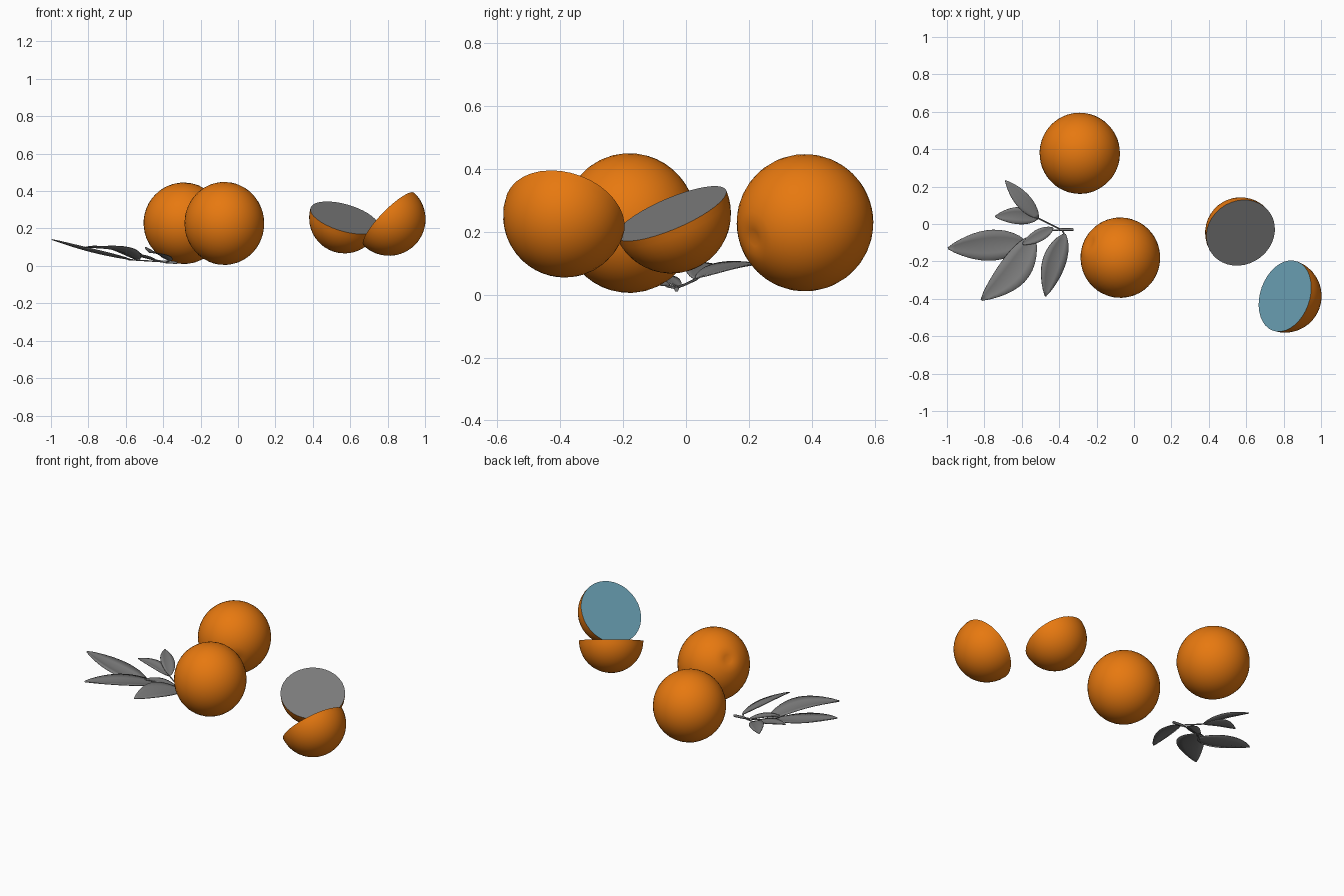
import bpy, bmesh, math
from mathutils import Vector, Matrix

if "Cube" in bpy.data.objects:
    bpy.data.objects.remove(bpy.data.objects["Cube"])


def material(name, rgb):
    m = bpy.data.materials.new(name)
    m.diffuse_color = (*rgb, 1)
    m.use_nodes = True
    m.node_tree.nodes["Principled BSDF"].inputs["Base Color"].default_value = m.diffuse_color
    return m


PEEL = material("orange_peel", (0.80, 0.19, 0.005))
GREY = material("grey", (0.20, 0.20, 0.20))
BLUE = material("dusty_blue", (0.14, 0.34, 0.44))


def make_object(name, bm, mats, smooth=40):
    bmesh.ops.recalc_face_normals(bm, faces=bm.faces)
    me = bpy.data.meshes.new(name)
    bm.to_mesh(me)
    bm.free()
    for m in mats:
        me.materials.append(m)
    ob = bpy.data.objects.new(name, me)
    bpy.context.collection.objects.link(ob)
    bpy.ops.object.select_all(action='DESELECT')
    ob.select_set(True)
    bpy.context.view_layer.objects.active = ob
    bpy.ops.object.shade_smooth_by_angle(angle=math.radians(smooth))
    return ob


# whole fruit with a stem dimple
def whole_orange(name, centre, radii, dimple):
    bm = bmesh.new()
    bmesh.ops.create_uvsphere(bm, u_segments=36, v_segments=24, radius=1)
    rot = Vector((0, 0, 1)).rotation_difference(Vector(dimple).normalized())
    for v in bm.verts:
        a = math.acos(max(-1, min(1, v.co.z)))
        k = 1 - 0.07 * math.exp(-(a / 0.16) ** 2)
        p = rot @ (v.co * k)
        v.co = Vector([c + r * q for c, r, q in zip(centre, radii, p)])
    make_object(name, bm, [PEEL])


whole_orange("back_orange", (-0.29, 0.378, 0.228), (0.215, 0.217, 0.218), (0.58, -0.78, -0.23))
whole_orange("front_orange", (-0.073, -0.18, 0.227), (0.213, 0.215, 0.222), (-0.8, 0.4, 0.5))


# half fruit with a flat cut face
def half_orange(name, centre, radius, normal, cut_mat):
    bm = bmesh.new()
    bmesh.ops.create_uvsphere(bm, u_segments=36, v_segments=24, radius=radius)
    bmesh.ops.delete(bm, geom=[v for v in bm.verts if v.co.z > 1e-4], context='VERTS')
    rim = [e for e in bm.edges if e.is_boundary]
    cut = bmesh.ops.contextual_create(bm, geom=rim)["faces"]
    for f in cut:
        f.material_index = 1
    rot = Vector((0, 0, 1)).rotation_difference(Vector(normal).normalized())
    bm.transform(Matrix.Translation(centre) @ rot.to_matrix().to_4x4())
    make_object(name, bm, [PEEL, cut_mat])


half_orange("left_half", (0.57, -0.047, 0.257), 0.19, (0.26, -0.38, 0.888), GREY)
half_orange("right_half", (0.807, -0.385, 0.25), 0.196, (-0.70, 0.24, 0.68), BLUE)


# pointed leaf: base to tip, bowed sideways and upwards, folded along the midrib
def leaf(name, base, tip, width, bow=0.0, arch=0.0, tilt=0.0, n=12):
    base, tip = Vector(base), Vector(tip)
    d = (tip - base).normalized()
    side = Vector((0, 0, 1)).cross(d).normalized()
    bm = bmesh.new()
    rows = []
    for i in range(n + 1):
        t = 0.01 + 0.98 * i / n
        w = width / 2 * math.sin(math.pi * t ** 0.85) ** 0.8
        s = math.sin(math.pi * t)
        c = base.lerp(tip, t) + side * bow * s + Vector((0, 0, arch * s))
        rows.append([bm.verts.new(c + side * w * k + Vector((0, 0, w * (0.2 * abs(k) + tilt * k))))
                     for k in (-1, -0.5, 0, 0.5, 1)])
    for a, b in zip(rows, rows[1:]):
        for j in range(4):
            bm.faces.new((a[j], b[j], b[j + 1], a[j + 1]))
    ob = make_object(name, bm, [GREY], 60)
    mod = ob.modifiers.new("thickness", 'SOLIDIFY')
    mod.thickness = 0.004


leaf("long_leaf", (-0.57, -0.10, 0.03), (-1.0, -0.13, 0.14), 0.165, 0.0, -0.012)
leaf("broad_leaf", (-0.53, -0.06, 0.03), (-0.82, -0.41, 0.10), 0.165, 0.035, 0.02)
leaf("small_leaf", (-0.43, -0.02, 0.025), (-0.60, -0.11, 0.06), 0.065, 0.0, 0.01)
leaf("front_leaf", (-0.37, -0.05, 0.025), (-0.475, -0.39, 0.07), 0.125, -0.01, 0.015, -0.35)
leaf("side_leaf", (-0.51, 0.03, 0.05), (-0.745, 0.04, 0.10), 0.09, -0.01, 0.01)
leaf("back_leaf", (-0.51, 0.03, 0.05), (-0.69, 0.235, 0.095), 0.085, 0.0, 0.01, 0.2)


# twigs
def twig(name, pts, r):
    cu = bpy.data.curves.new(name, 'CURVE')
    cu.dimensions = '3D'
    cu.bevel_depth = r
    cu.bevel_resolution = 1
    cu.use_fill_caps = True
    sp = cu.splines.new('POLY')
    sp.points.add(len(pts) - 1)
    for p, q in zip(sp.points, pts):
        p.co = (*q, 1)
    cu.materials.append(GREY)
    bpy.context.collection.objects.link(bpy.data.objects.new(name, cu))


twig("stem", [(-0.325, -0.03, 0.017), (-0.40, -0.03, 0.022)], 0.008)
twig("back_twig", [(-0.38, -0.035, 0.02), (-0.45, 0.0, 0.033), (-0.52, 0.035, 0.05)], 0.004)
twig("front_twig", [(-0.37, -0.03, 0.02), (-0.45, -0.035, 0.025), (-0.53, -0.06, 0.03), (-0.59, -0.105, 0.034)], 0.004)
twig("leaf_stalk", [(-0.385, -0.03, 0.02), (-0.37, -0.06, 0.026)], 0.004)
